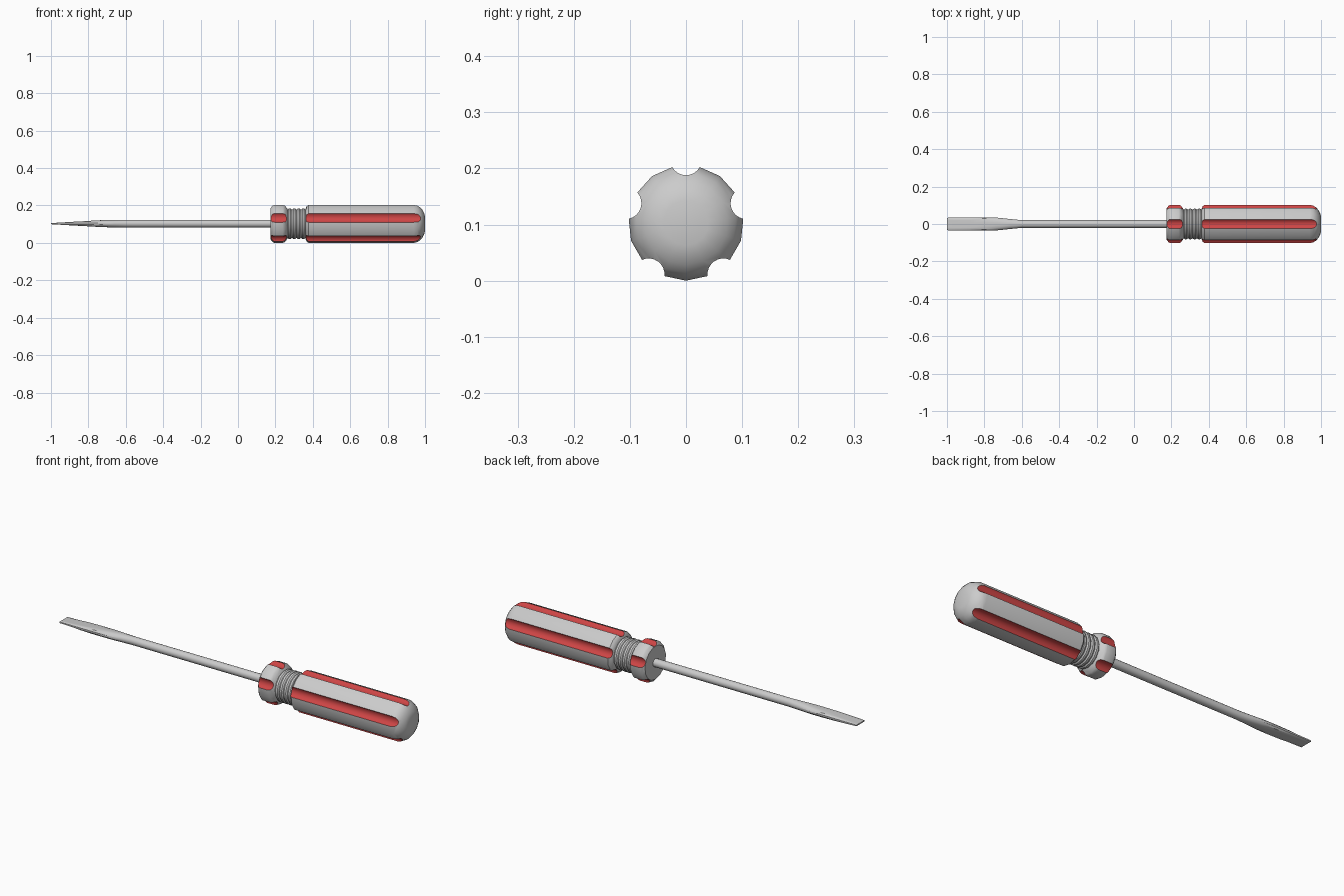
import bpy, bmesh
from math import sin, cos, pi, radians

if "Cube" in bpy.data.objects:
    bpy.data.objects.remove(bpy.data.objects["Cube"])

CZ = 0.103          # height of the screwdriver axis
R = 0.103           # handle radius
SIDES = 15

red = bpy.data.materials.new("red")
red.diffuse_color = (0.62, 0.06, 0.06, 1)
red.use_nodes = True
red.node_tree.nodes["Principled BSDF"].inputs["Base Color"].default_value = red.diffuse_color


def loft(bm, rings, mat=0):
    """Skin a list of equal-length point rings and cap both ends."""
    vs = [[bm.verts.new(p) for p in ring] for ring in rings]
    n = len(vs[0])
    faces = [bm.faces.new((a[i], a[(i + 1) % n], b[(i + 1) % n], b[i]))
             for a, b in zip(vs, vs[1:]) for i in range(n)]
    faces += [bm.faces.new(vs[0][::-1]), bm.faces.new(vs[-1])]
    for f in faces:
        f.material_index = mat


def circle(x, r, n, cy=0.0, cz=CZ, start=-pi / 2):
    return [(x, cy + r * cos(start + 2 * pi * i / n), cz + r * sin(start + 2 * pi * i / n))
            for i in range(n)]


def make(name, bm, mats=()):
    bmesh.ops.recalc_face_normals(bm, faces=bm.faces)
    me = bpy.data.meshes.new(name)
    bm.to_mesh(me)
    bm.free()
    for m in mats:
        me.materials.append(m)
    ob = bpy.data.objects.new(name, me)
    bpy.context.collection.objects.link(ob)
    return ob


def activate(ob):
    bpy.ops.object.select_all(action='DESELECT')
    ob.select_set(True)
    bpy.context.view_layer.objects.active = ob


# handle: collar, ribbed neck, grip and domed end as one lathe profile
profile = [(0.175, 0.086), (0.187, 0.1), (0.195, R), (0.24, R), (0.25, 0.099), (0.262, 0.084)]
for i in range(4):
    x = 0.266 + i * 0.024
    profile += [(x, 0.077), (x + 0.006, 0.082), (x + 0.016, 0.082), (x + 0.022, 0.077)]
profile += [(0.362, 0.083), (0.367, 0.095), (0.377, R), (0.94, R), (0.958, 0.099),
            (0.974, 0.089), (0.986, 0.075), (0.995, 0.058), (1.0, 0.04)]
bm = bmesh.new()
loft(bm, [circle(x, r, SIDES) for x, r in profile])
handle = make("handle", bm, (None, red))

# five red finger grooves cut along collar and grip
bm = bmesh.new()
for k in range(5):
    a = radians(90 + 72 * k)
    cy, cz = 0.1133 * cos(a), CZ + 0.1133 * sin(a)
    loft(bm, [circle(x, 0.0283, 24, cy, cz, a) for x in (0.1, 1.1)], 1)
cutter = make("groove_cutter", bm, (None, red))
cutter.hide_render = True

mod = handle.modifiers.new("grooves", 'BOOLEAN')
mod.operation = 'DIFFERENCE'
mod.solver = 'EXACT'
mod.object = cutter
activate(handle)
bpy.ops.object.modifier_apply(modifier=mod.name)
bpy.data.objects.remove(cutter)
bpy.ops.object.shade_smooth_by_angle(angle=radians(30))

# steel shaft flattening into a flat blade: (x, half width, half thickness)
RS = 0.021
stations = [(0.2, RS, RS), (-0.6, RS, RS), (-0.66, 0.027, RS), (-0.73, 0.0345, 0.0185),
            (-0.8, 0.0355, 0.0145), (-0.88, 0.0355, 0.010), (-1.0, 0.034, 0.003)]
bm = bmesh.new()
rings = []
for x, w, t in stations:
    angles = [2 * pi * (i + 0.5) / 16 for i in range(16)]
    rings.append([(x, w * cos(a), CZ + max(-t, min(t, RS * sin(a)))) for a in angles])
loft(bm, rings)
shaft = make("shaft_and_blade", bm)
activate(shaft)
bpy.ops.object.shade_smooth_by_angle(angle=radians(30))
